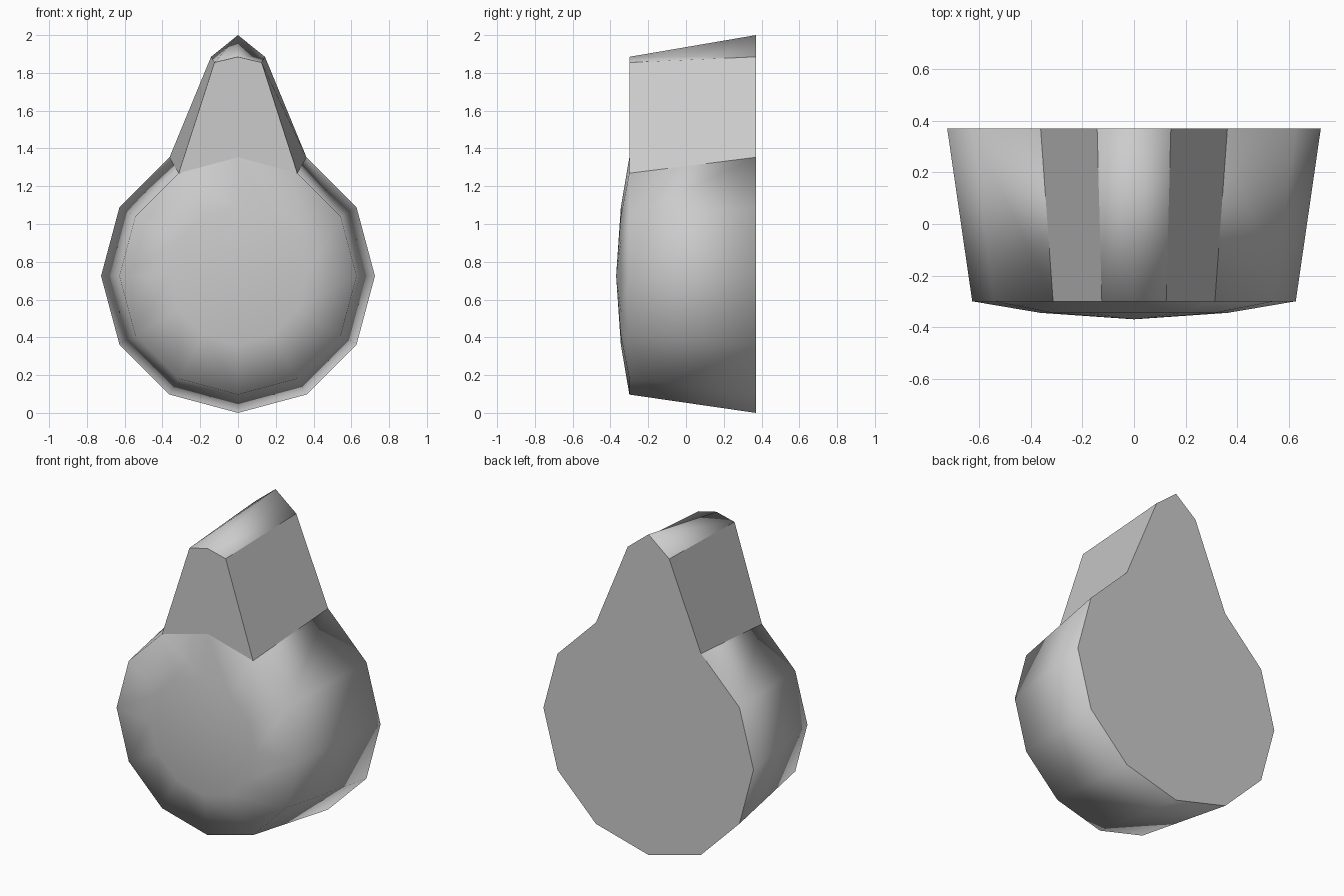
import bpy
import bmesh
from math import sin, cos, radians

if "Cube" in bpy.data.objects:
    bpy.data.objects.remove(bpy.data.objects["Cube"], do_unlink=True)

SIDES = 12
CENTRE_Z = 0.725
BACK_Y, FRONT_Y = 0.37, -0.3
BACK_R, FRONT_R = 0.725, 0.628

grey = bpy.data.materials.new("plain_grey")
grey.use_nodes = True
grey.diffuse_color = (0.6, 0.6, 0.6, 1)
grey.node_tree.nodes["Principled BSDF"].inputs["Base Color"].default_value = (0.6, 0.6, 0.6, 1)


def rim_point(i, radius, y):
    """Point i on an upright ring, counted from the top."""
    a = radians(360 / SIDES * i)
    return (radius * sin(a), y, CENTRE_Z + radius * cos(a))


def finish(bm, name, is_flat):
    """Make the object; rounded faces share normals, flat ones keep their own."""
    bmesh.ops.recalc_face_normals(bm, faces=bm.faces)
    mesh = bpy.data.meshes.new(name)
    bm.to_mesh(mesh)
    bm.free()
    mesh.materials.append(grey)
    normals = []
    for poly in mesh.polygons:
        flat = is_flat(poly)
        poly.use_smooth = True
        for v in poly.vertices:
            normals.append(tuple(poly.normal if flat else mesh.vertices[v].normal))
    mesh.normals_split_custom_set(normals)
    obj = bpy.data.objects.new(name, mesh)
    bpy.context.collection.objects.link(obj)
    return obj


# Round body: flat back, tapered side and a shallow domed front
bm = bmesh.new()
rings = [[bm.verts.new(rim_point(i, r, y)) for i in range(SIDES)]
         for r, y in ((BACK_R, BACK_Y), (FRONT_R, FRONT_Y), (0.363, -0.345))]
tip = bm.verts.new((0, -0.37, CENTRE_Z))
bm.faces.new(rings[0])
for i in range(SIDES):
    j = (i + 1) % SIDES
    # The two uppermost side panels are covered by the neck
    if i not in (0, SIDES - 1):
        bm.faces.new((rings[0][i], rings[0][j], rings[1][j], rings[1][i]))
    bm.faces.new((rings[1][i], rings[1][j], rings[2][j], rings[2][i]))
    bm.faces.new((rings[2][i], rings[2][j], tip))
finish(bm, "round_body", lambda p: p.normal.y > 0.9)

# Tapered neck rising from the top of the body, with a ridged end
bm = bmesh.new()


def neck_outline(radius, y, half_width, shoulder_z, ridge_z):
    points = [rim_point(i, radius, y) for i in (-1, 0, 1)]
    points += [(half_width, y, shoulder_z), (0, y, ridge_z), (-half_width, y, shoulder_z)]
    return [bm.verts.new(p) for p in points]


back = neck_outline(BACK_R, BACK_Y, 0.143, 1.885, 2.0)
front = neck_outline(FRONT_R, FRONT_Y, 0.125, 1.855, 1.885)
bm.faces.new(back)
bm.faces.new(front)
for i in range(2, 6):
    j = (i + 1) % 6
    bm.faces.new((back[i], back[j], front[j], front[i]))
# Only the two ridge panels blend into each other
bm.normal_update()
finish(bm, "neck", lambda p: p.normal.z < 0.6)
